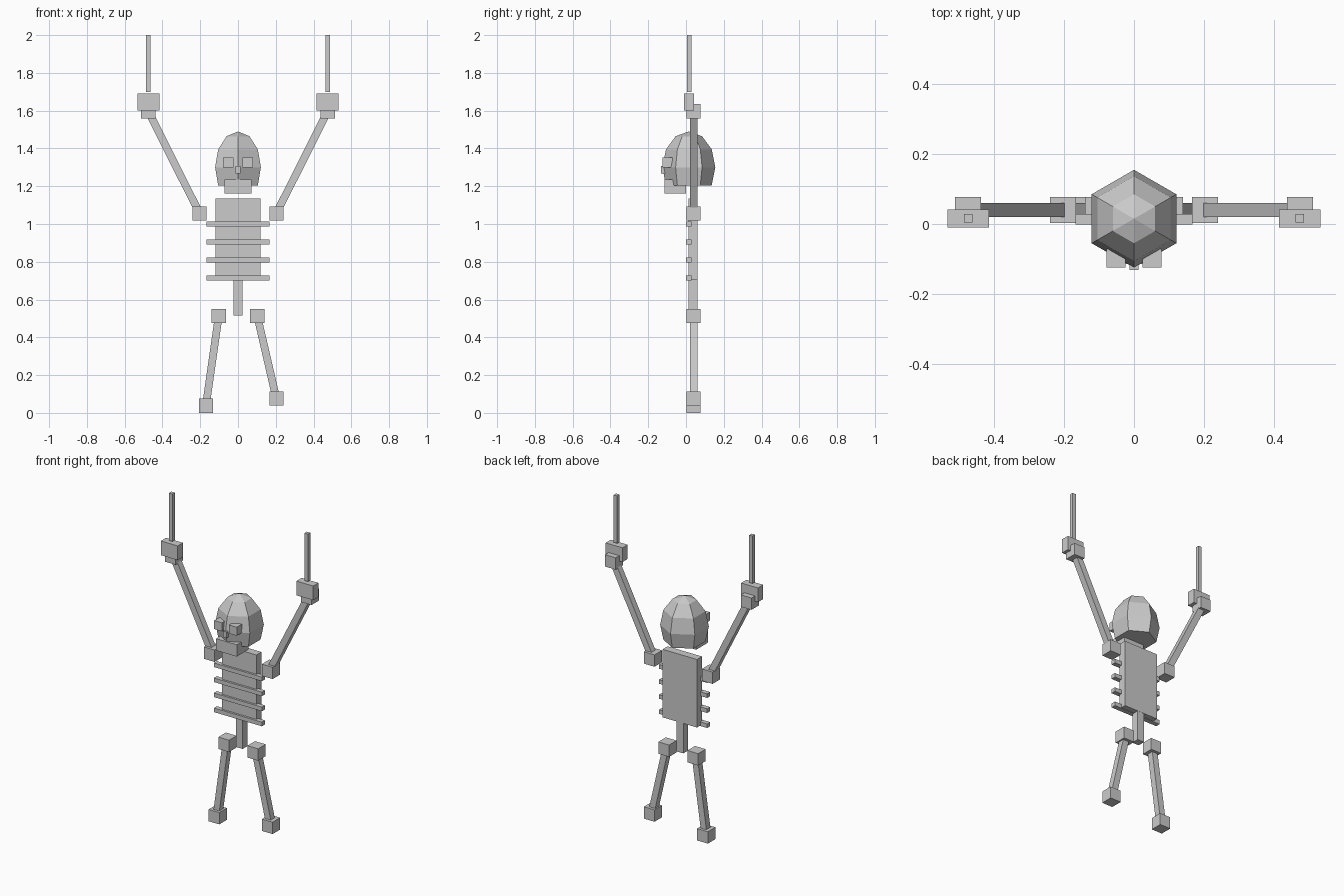
import bpy, bmesh, math
from mathutils import Vector, Matrix

cube = bpy.data.objects.get("Cube")
if cube:
    bpy.data.objects.remove(cube, do_unlink=True)

# One plain material for the whole figure
bone = bpy.data.materials.new("bone_grey")
bone.use_nodes = True
bone.diffuse_color = (0.6, 0.6, 0.6, 1)
bone.node_tree.nodes["Principled BSDF"].inputs["Base Color"].default_value = (0.6, 0.6, 0.6, 1)


def finish(name, bm):
    bmesh.ops.recalc_face_normals(bm, faces=bm.faces)
    mesh = bpy.data.meshes.new(name)
    bm.to_mesh(mesh)
    bm.free()
    mesh.materials.append(bone)
    obj = bpy.data.objects.new(name, mesh)
    bpy.context.collection.objects.link(obj)
    return obj


def box(name, centre, size, turn=Matrix()):
    bm = bmesh.new()
    bmesh.ops.create_cube(bm, size=1, matrix=Matrix.Translation(centre) @ turn @ Matrix.Diagonal((*size, 1)))
    return finish(name, bm)


def limb(name, start, end):
    """Square rod between two joints, leaning sideways only."""
    a, b = Vector(start), Vector(end)
    d = b - a
    turn = Matrix.Rotation(math.atan2(d.x, d.z), 4, 'Y')
    return box(name, (a + b) / 2, (0.04, 0.04, d.length), turn)


DEPTH = 0.04
JOINT = (0.075, 0.075, 0.075)

# Skull: six-sided dome cut flat below the widest ring
bm = bmesh.new()
bmesh.ops.create_uvsphere(bm, u_segments=6, v_segments=6, radius=1)
bmesh.ops.delete(bm, geom=[v for v in bm.verts if v.co.z < -0.6], context='VERTS')
bmesh.ops.holes_fill(bm, edges=[e for e in bm.edges if e.is_boundary], sides=6)
bmesh.ops.transform(bm, verts=bm.verts,
                    matrix=Matrix.Translation((0, 0.015, 1.3)) @ Matrix.Diagonal((0.14, 0.14, 0.19, 1)))
finish("skull", bm)

# Face
box("jaw", (0, -0.057, 1.198), (0.144, 0.116, 0.075))
box("nose", (0, -0.1, 1.287), (0.026, 0.064, 0.038))

# Trunk
box("torso", (0, 0.037, 0.92), (0.24, 0.05, 0.43))
box("spine", (0, 0.037, 0.61), (0.048, 0.048, 0.19))
for i in range(4):
    box(f"rib_{i + 1}", (0, 0.014, 1.0 - 0.095 * i), (0.336, 0.03, 0.026))

# Paired parts; the left foot is lifted and spread wider
for side, s, foot in (("left", 1, (0.203, DEPTH, 0.076)), ("right", -1, (-0.17, DEPTH, 0.0375))):
    box(f"{side}_eye", (s * 0.052, -0.098, 1.325), (0.054, 0.054, 0.054))
    shoulder = (s * 0.203, DEPTH, 1.056)
    wrist = (s * 0.475, DEPTH, 1.597)
    hip = (s * 0.102, DEPTH, 0.513)
    for part, place in (("shoulder", shoulder), ("wrist", wrist), ("hip", hip), ("foot", foot)):
        box(f"{side}_{part}", place, JOINT)
    limb(f"{side}_arm", shoulder, wrist)
    limb(f"{side}_leg", hip, foot)
    box(f"{side}_hand", (s * 0.474, 0.016, 1.645), (0.118, 0.052, 0.09))
    box(f"{side}_stick", (s * 0.474, 0.016, 1.85), (0.024, 0.024, 0.3))
